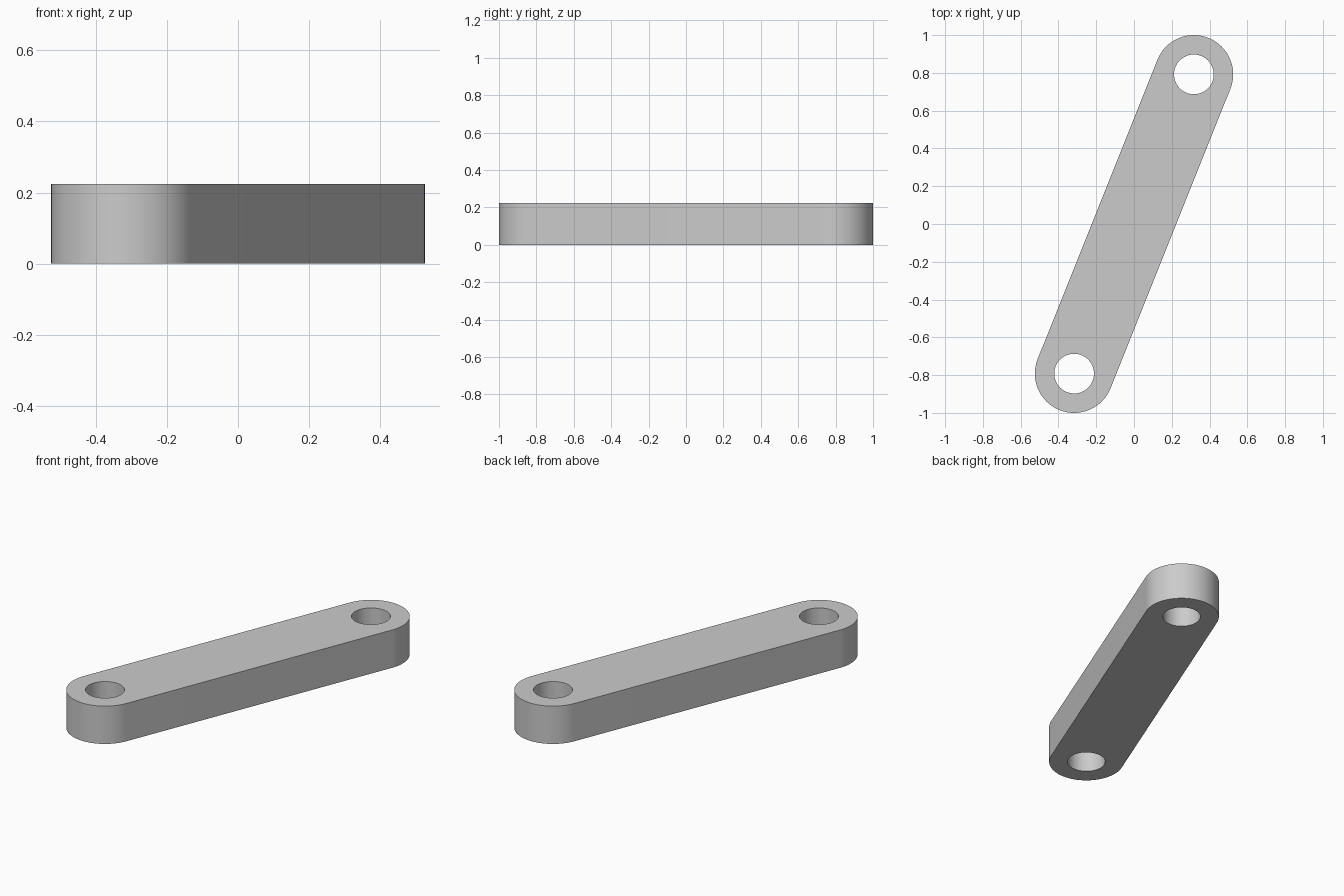
import bpy, bmesh, math
from mathutils import Vector

if "Cube" in bpy.data.objects:
    bpy.data.objects.remove(bpy.data.objects["Cube"])

HEIGHT = 0.224
PIN = Vector((0.317, 0.792, 0))     # centre of the back eye, the front one mirrors it
R_OUT, R_HOLE = 0.208, 0.105
N = 48                              # segments per half turn

angle = math.atan2(PIN.y, PIN.x)


def arc(centre, radius, start, sweep, count):
    return [centre + radius * Vector((math.cos(start + sweep * i / count),
                                      math.sin(start + sweep * i / count), 0))
            for i in range(count + 1)]


def add_loop(bm, points):
    verts = [bm.verts.new(p) for p in points]
    return [bm.edges.new((v, verts[i - 1])) for i, v in enumerate(verts)]


# Rounded bar outline with a round hole at each end
bm = bmesh.new()
outline = (arc(PIN, R_OUT, angle - math.pi / 2, math.pi, N)
           + arc(-PIN, R_OUT, angle + math.pi / 2, math.pi, N))
edges = add_loop(bm, outline)
for centre in (PIN, -PIN):
    edges += add_loop(bm, arc(centre, R_HOLE, 0, 2 * math.pi, 2 * N)[:-1])
bmesh.ops.triangle_fill(bm, edges=edges, use_beauty=True, normal=(0, 0, 1))

# Raise the outline to full thickness
result = bmesh.ops.extrude_face_region(bm, geom=bm.faces[:], use_keep_orig=True)
top = [g for g in result["geom"] if isinstance(g, bmesh.types.BMVert)]
bmesh.ops.translate(bm, verts=top, vec=(0, 0, HEIGHT))
bmesh.ops.recalc_face_normals(bm, faces=bm.faces[:])

mesh = bpy.data.meshes.new("link_bar")
bm.to_mesh(mesh)
bm.free()
bar = bpy.data.objects.new("link_bar", mesh)
bpy.context.collection.objects.link(bar)

grey = bpy.data.materials.new("light_grey")
grey.diffuse_color = (0.6, 0.6, 0.6, 1)
grey.use_nodes = True
grey.node_tree.nodes["Principled BSDF"].inputs["Base Color"].default_value = grey.diffuse_color
mesh.materials.append(grey)

# Smooth round walls, crisp rims
bpy.context.view_layer.objects.active = bar
bar.select_set(True)
bpy.ops.object.shade_smooth_by_angle(angle=math.radians(30))
